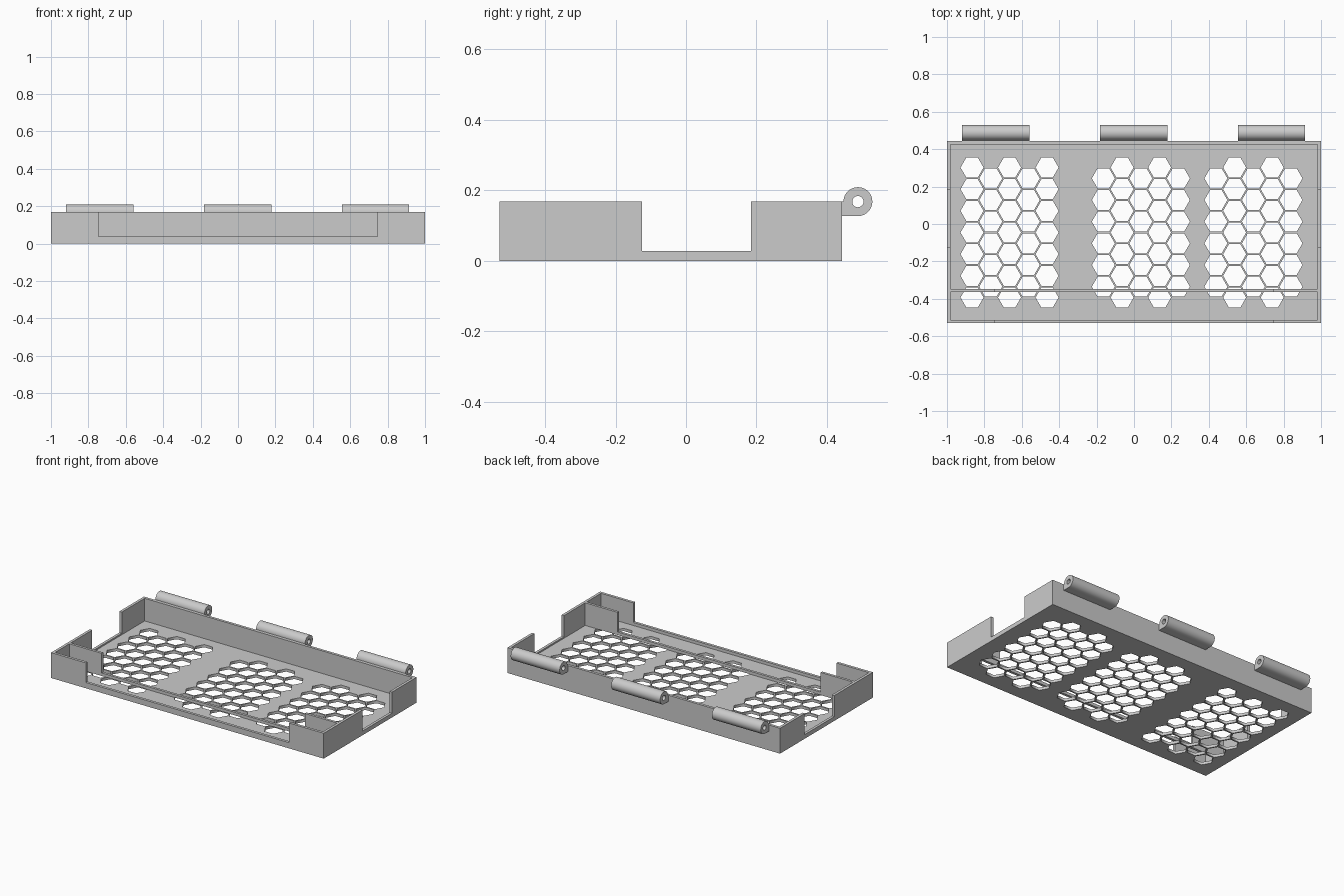
import bpy
import math

if "Cube" in bpy.data.objects:
    bpy.data.objects.remove(bpy.data.objects["Cube"], do_unlink=True)

WALL = 0.018
HEIGHT = 0.168
FRONT, BACK = -0.53, 0.443
PITCH = 0.1003                      # spacing of vent columns
ROW = PITCH * 2 / math.sqrt(3)      # spacing of vent rows

grey = bpy.data.materials.new("plain grey")
grey.use_nodes = True
colour = (0.6, 0.6, 0.6, 1)
grey.diffuse_color = colour
grey.node_tree.nodes["Principled BSDF"].inputs["Base Color"].default_value = colour


def ring(cx, cy, radius, sides):
    """Points of a regular polygon."""
    return [(cx + radius * math.cos(math.tau * i / sides),
             cy + radius * math.sin(math.tau * i / sides)) for i in range(sides)]


def extrusion(name, outlines, depth):
    """Solid from flat outlines (inner ones become holes), centred on its plane."""
    curve = bpy.data.curves.new(name, "CURVE")
    curve.dimensions = "2D"
    curve.fill_mode = "BOTH"
    curve.extrude = depth / 2
    for points in outlines:
        spline = curve.splines.new("POLY")
        spline.points.add(len(points) - 1)
        for p, (x, y) in zip(spline.points, points):
            p.co = (x, y, 0, 1)
        spline.use_cyclic_u = True
    obj = bpy.data.objects.new(name, curve)
    bpy.context.collection.objects.link(obj)
    bpy.ops.object.select_all(action="DESELECT")
    obj.select_set(True)
    bpy.context.view_layer.objects.active = obj
    bpy.ops.object.convert(target="MESH")
    obj = bpy.context.view_layer.objects.active
    # weld caps to sides so the solid is closed
    bpy.ops.object.mode_set(mode="EDIT")
    bpy.ops.mesh.select_all(action="SELECT")
    bpy.ops.mesh.remove_doubles(threshold=0.00005)
    bpy.ops.mesh.normals_make_consistent(inside=False)
    bpy.ops.object.mode_set(mode="OBJECT")
    obj.data.materials.clear()
    obj.data.materials.append(grey)
    return obj


def box(name, low, high):
    mid = [(a + b) / 2 for a, b in zip(low, high)]
    bpy.ops.mesh.primitive_cube_add(size=1, location=mid)
    obj = bpy.context.object
    obj.name = name
    obj.scale = [b - a for a, b in zip(low, high)]
    bpy.ops.object.transform_apply(location=True, rotation=False, scale=True)
    obj.data.materials.append(grey)
    return obj


def cut(target, cutter):
    mod = target.modifiers.new("cut", "BOOLEAN")
    mod.operation = "DIFFERENCE"
    mod.solver = "EXACT"
    mod.object = cutter
    bpy.context.view_layer.objects.active = target
    bpy.ops.object.modifier_apply(modifier=mod.name)
    bpy.data.objects.remove(cutter, do_unlink=True)


# Tray block with two compartments either side of a thin divider
tray = box("tray", (-1, FRONT, 0), (1, BACK, HEIGHT))
inner = 1 - WALL
cut(tray, box("main_cavity", (-inner, -0.347, WALL), (inner, BACK - WALL, 1)))
cut(tray, box("front_cavity", (-inner, FRONT + WALL, WALL), (inner, -0.364, 1)))

# Wide openings in the side walls, front wall and divider
cut(tray, box("side_opening", (-2, -0.125, 0.028), (2, 0.185, 1)))
cut(tray, box("front_opening", (-0.745, -1, 0.038), (0.745, -0.3, 1)))

# Hexagonal vents in three groups, alternate columns offset by half a row
vents = []
for col in range(18):
    if col in (5, 6, 12):
        continue
    odd = col % 2
    for row in range(7 - odd):
        vents.append(ring(-0.866 + col * PITCH, 0.302 - (row + odd / 2) * ROW, 0.0615, 6))
vent_depth = 0.1
cutter = extrusion("vent_cutter", vents, vent_depth)
cutter.location.z = WALL + 0.0002 - vent_depth / 2
bpy.context.view_layer.update()
cut(tray, cutter)

# Hinge barrels with a square foot against the back wall and a pin hole
RADIUS, AXIS_Y = 0.041, 0.488
outline = [(BACK, HEIGHT), (BACK, HEIGHT - RADIUS)]
for i in range(37):
    a = -math.pi / 2 + math.pi * 1.5 * i / 36
    outline.append((AXIS_Y + RADIUS * math.cos(a), HEIGHT + RADIUS * math.sin(a)))
pin_hole = ring(AXIS_Y, HEIGHT, 0.016, 32)
for side, x in (("right", -0.739), ("middle", -0.001), ("left", 0.736)):
    hinge = extrusion(side + "_hinge_barrel", [outline, pin_hole], 0.359)
    hinge.rotation_euler = (math.pi / 2, 0, math.pi / 2)
    hinge.location.x = x
    bpy.ops.object.shade_smooth_by_angle(angle=math.radians(30))
